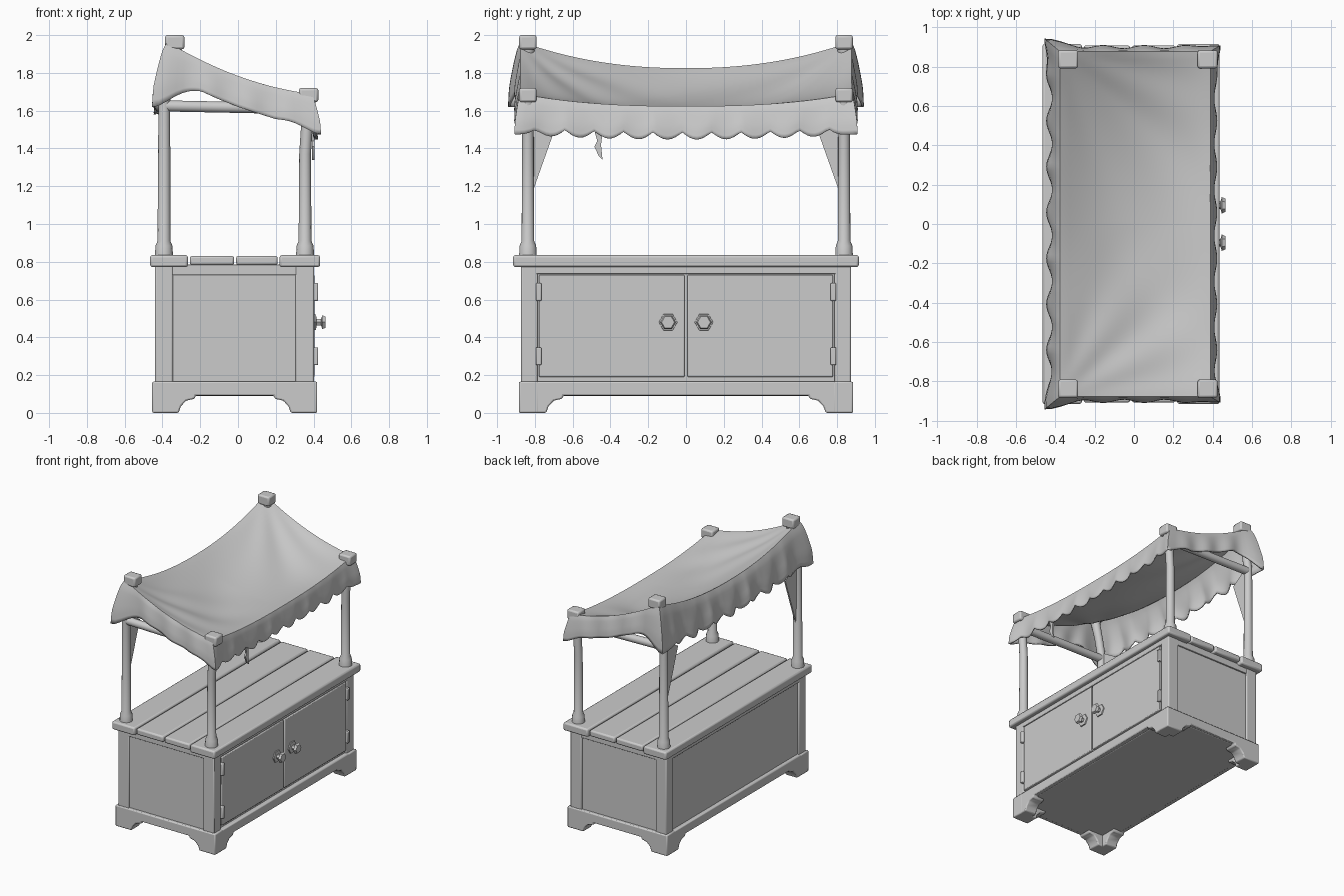
import bpy, bmesh, math
from mathutils import Vector

if "Cube" in bpy.data.objects:
    bpy.data.objects.remove(bpy.data.objects["Cube"])

grey = bpy.data.materials.new("plain grey")
grey.diffuse_color = (0.6, 0.6, 0.6, 1)
grey.use_nodes = True
grey.node_tree.nodes["Principled BSDF"].inputs["Base Color"].default_value = grey.diffuse_color


def make(name, bm, bevel=0.0, angle=35):
    bmesh.ops.recalc_face_normals(bm, faces=bm.faces)
    me = bpy.data.meshes.new(name)
    bm.to_mesh(me)
    bm.free()
    ob = bpy.data.objects.new(name, me)
    bpy.context.collection.objects.link(ob)
    me.materials.append(grey)
    bpy.ops.object.select_all(action='DESELECT')
    bpy.context.view_layer.objects.active = ob
    ob.select_set(True)
    if bevel:
        m = ob.modifiers.new("bevel", 'BEVEL')
        m.width, m.segments = bevel, 2
    bpy.ops.object.shade_smooth_by_angle(angle=math.radians(angle))
    return ob


def loft(name, rings, bevel=0.0, angle=35):
    """Skin a list of closed vertex rings and cap both ends."""
    bm = bmesh.new()
    rs = [[bm.verts.new(p) for p in r] for r in rings]
    n = len(rs[0])
    for a, b in zip(rs, rs[1:]):
        for i in range(n):
            bm.faces.new((a[i], a[(i + 1) % n], b[(i + 1) % n], b[i]))
    bm.faces.new(rs[0])
    bm.faces.new(rs[-1])
    return make(name, bm, bevel, angle)


def box(name, x0, x1, y0, y1, z0, z1, bevel=0.008):
    ring = lambda z: [(x0, y0, z), (x1, y0, z), (x1, y1, z), (x0, y1, z)]
    return loft(name, [ring(z0), ring(z1)], bevel)


def prism(name, pts, axis, a, b, bevel=0.0):
    """Extrude a profile (horizontal, z) along x or y."""
    put = (lambda d: [(d, p, z) for p, z in pts]) if axis == 'x' else (lambda d: [(p, d, z) for p, z in pts])
    return loft(name, [put(a), put(b)], bevel)


def turned(name, axis, sections, n=14):
    """Round part: sections are (centre, radius) along an axis."""
    rings = []
    for c, r in sections:
        ring = []
        for i in range(n):
            u, v = r * math.cos(math.tau * i / n), r * math.sin(math.tau * i / n)
            ring.append(Vector(c) + Vector((0, u, v) if axis == 'x' else (u, v, 0)))
        rings.append(ring)
    return loft(name, rings)


# cabinet body
box("cabinet_core", -0.425, 0.385, -0.86, 0.86, 0.09, 0.785)
for sy in (-1, 1):
    ya, yb = sorted((sy * 0.785, sy * 0.873))
    box("corner_stile_back", -0.44, -0.345, ya, yb, 0.1, 0.785)
    box("corner_stile_front", 0.305, 0.402, ya, yb, 0.1, 0.785)
    ya, yb = sorted((sy * 0.855, sy * 0.87))
    box("end_top_rail", -0.40, 0.37, ya, yb, 0.73, 0.785, 0.004)
box("front_top_rail", 0.37, 0.402, -0.82, 0.82, 0.735, 0.785, 0.004)
box("back_top_rail", -0.44, -0.41, -0.82, 0.82, 0.735, 0.785, 0.004)

# doors, hinges, knobs
for s in (-1, 1):
    ya, yb = sorted((s * 0.007, s * 0.778))
    box("door", 0.38, 0.405, ya, yb, 0.19, 0.73, 0.006)
    for z in (0.30, 0.64):
        ya, yb = sorted((s * 0.765, s * 0.795))
        box("hinge", 0.39, 0.424, ya, yb, z - 0.047, z + 0.047, 0.006)
    y = s * 0.095
    turned("knob", 'x', [((x, y, 0.48), r) for x, r in
           ((0.40, 0.05), (0.413, 0.048), (0.416, 0.02), (0.44, 0.02), (0.446, 0.042), (0.464, 0.034))], 6)


# plinth with bracket feet
def arch(c, half, foot):
    side = [(half, 0.165), (half, 0.0), (half - foot, 0.0), (half - foot - 0.012, 0.035),
            (half - foot - 0.04, 0.065), (half - foot - 0.085, 0.075), (half - foot - 0.09, 0.092)]
    return [(c + p, z) for p, z in side] + [(c - p, z) for p, z in reversed(side)]


CX = -0.0175
for s in (-1, 1):
    a, b = sorted((s * 0.78, s * 0.885))
    prism("plinth_end", arch(CX, 0.437, 0.14), 'y', a, b, 0.008)
    a, b = sorted((CX + s * 0.335, CX + s * 0.4365))
    prism("plinth_side", arch(0, 0.8845, 0.145), 'x', a, b, 0.008)

# counter planks
edges = [-0.47, -0.26, -0.015, 0.215, 0.44]
for i, (a, b) in enumerate(zip(edges, edges[1:])):
    end = i in (0, 3)
    y = 0.915 if end else 0.908
    box("counter_plank", a + 0.005, b - 0.005, -y, y, 0.772 if end else 0.782, 0.835 if end else 0.831, 0.012)

# posts with collars and square caps, plus end bars
for s in (-1, 1):
    y = s * 0.837
    for name, xs, zt in (("back", (-0.392, -0.39, -0.335), 1.97), ("front", (0.355, 0.355, 0.374), 1.69)):
        zm = zt - 0.32
        path = [(xs[0], 0.825, 0.048), (xs[0], 0.885, 0.045), (xs[0], 0.91, 0.034), (xs[1], zm, 0.031),
                (xs[1] * 0.55 + xs[2] * 0.45, zm + 0.13, 0.031), (xs[2], zt - 0.07, 0.034), (xs[2], zt, 0.04)]
        turned(name + "_post", 'z', [((x, y, z), r) for x, z, r in path])
        box(name + "_post_cap", xs[2] - 0.051, xs[2] + 0.051, y - 0.046, y + 0.046, zt - 0.045, zt + 0.03, 0.012)
    turned("end_bar", 'x', [((-0.38, y, 1.625), 0.03), ((0.36, y, 1.61), 0.03)])
    # hanging corner cloth beside the back posts
    prism("corner_cloth", [(s * 0.805, 1.19), (s * 0.67, 1.57), (s * 0.81, 1.66)], 'x', -0.4, -0.388)

# torn strip below the front hem
prism("torn_strip", [(-0.495, 1.53), (-0.435, 1.53), (-0.45, 1.42), (-0.442, 1.34), (-0.462, 1.36), (-0.485, 1.41),
                     (-0.47, 1.44)], 'x', 0.392, 0.405)

# canopy
X0, X1, H = -0.375, 0.385, 0.875


def top(x, y):
    s, w = (x - X0) / (X1 - X0), abs(y) / H
    zb, zf = 1.82 + 0.14 * w ** 2.2, 1.62 + 0.065 * w ** 2.5
    z = zb * (1 - s) + zf * s - (0.045 + 0.03 * (1 - w * w)) * 4 * s * (1 - s)
    fade = 4 * s * (1 - s) * (1 - w ** 6)
    a = math.atan2(x - X0 + 0.05, H + 0.05 - abs(y))        # folds radiate from the back corners
    return z + fade * (0.010 * math.sin(a * 13) * w + 0.006 * math.sin(7 * y + 9 * x))


def interp(x, tab):
    for (a, za), (b, zb) in zip(tab, tab[1:]):
        if x <= b:
            return za + (zb - za) * max(0, (x - a) / (b - a))
    return tab[-1][1]


SIDE = [(-0.375, 1.66), (-0.32, 1.71), (-0.2, 1.705), (-0.1, 1.66), (0.0, 1.62), (0.2, 1.555), (0.385, 1.54)]


def skirt(x, y, side, t):
    sy = 1 if y > 0 else -1
    if side in ("front", "back"):
        d, w = H - abs(y), abs(y) / H
        wave = abs(math.sin(math.pi * (y + 0.02) / 0.155))
        if side == "front":
            zb, off, back = 1.485 + 0.025 * w * w - 0.038 * wave, Vector((0.03, 0)), False
        else:
            zb, off, back = 1.62 + 0.03 * w * w - 0.04 * wave, Vector((-0.06, 0)), True
        off = off * (1 + 0.3 * math.sin(y * 27) * t)
    else:
        d, back = min(x - X0, X1 - x), x < 0
        zb, off = interp(x, SIDE), Vector((0, sy * 0.025 * (1 + 0.4 * math.sin(x * 30))))
    k = math.exp(-(d / 0.07) ** 2)
    corner = Vector((-0.09, sy * 0.075)) if back else Vector((0.06, sy * 0.035))
    off = off.lerp(corner, k)
    zb = zb * (1 - k) + (1.62 if back else 1.475) * k
    o = off * (t ** 0.7 - 0.15 * max(0, t - 0.7) / 0.3)
    zt = top(x, y)
    return (x + o.x, y + o.y, zt + (zb - zt) * t)


bm = bmesh.new()


def patch(nu, nv, f):
    g = [[bm.verts.new(f(i / nu, j / nv)) for j in range(nv + 1)] for i in range(nu + 1)]
    for i in range(nu):
        for j in range(nv):
            bm.faces.new((g[i][j], g[i + 1][j], g[i + 1][j + 1], g[i][j + 1]))


NX, NY, NT = 32, 90, 9
gx = lambda u: X0 + (X1 - X0) * u
gy = lambda v: -H + 2 * H * v
patch(NX, NY, lambda u, v: (gx(u), gy(v), top(gx(u), gy(v))))
patch(NY, NT, lambda v, t: skirt(X1, gy(v), "front", t))
patch(NY, NT, lambda v, t: skirt(X0, gy(v), "back", t))
patch(NX, NT, lambda u, t: skirt(gx(u), -H, "end", t))
patch(NX, NT, lambda u, t: skirt(gx(u), H, "end", t))
bmesh.ops.remove_doubles(bm, verts=bm.verts, dist=0.0008)
canopy = make("cloth_canopy", bm, angle=50)
m = canopy.modifiers.new("thickness", 'SOLIDIFY')
m.thickness, m.offset = 0.01, 0
